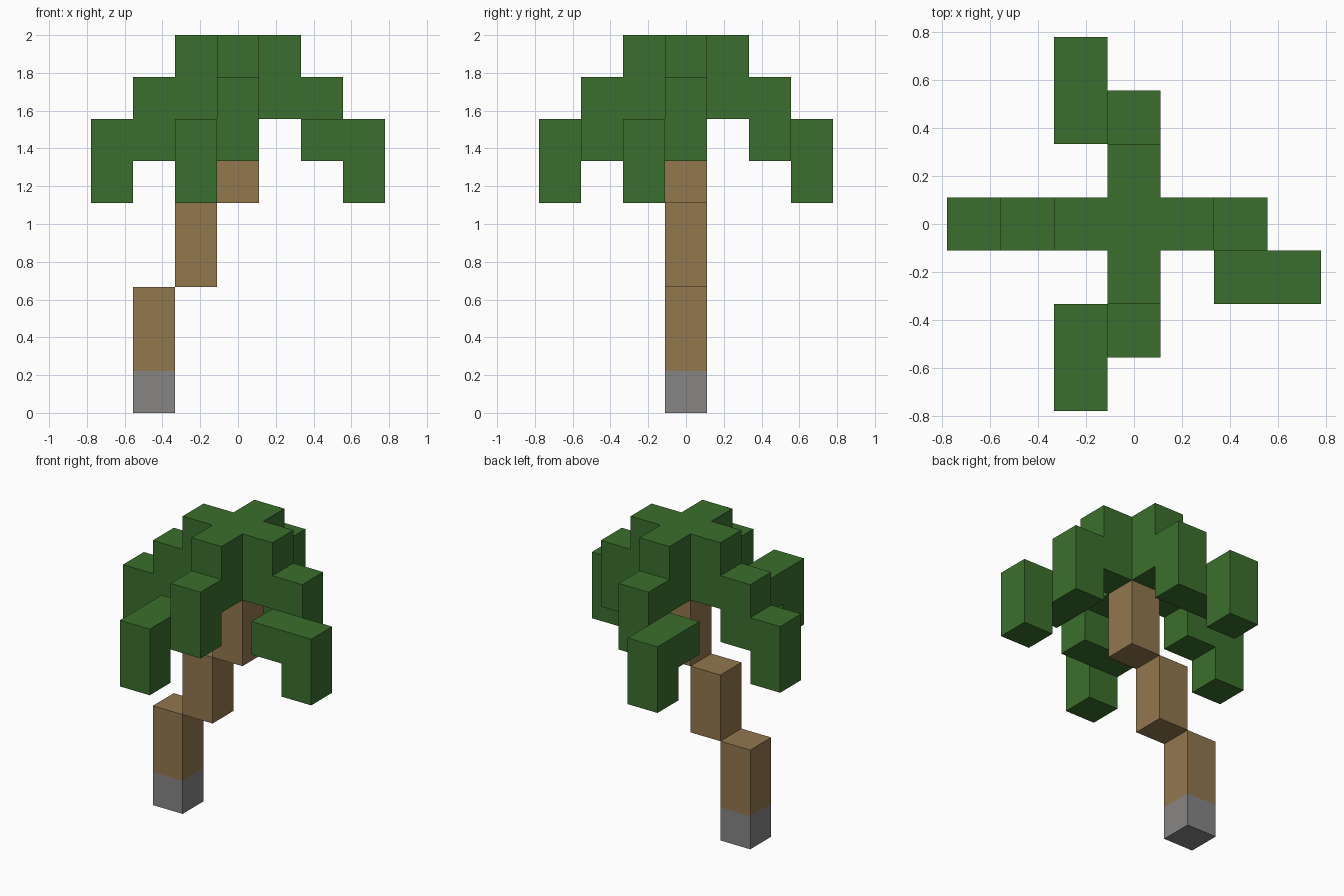
import bpy
import bmesh
from mathutils import Matrix, Vector

U = 2 / 9  # edge of one block

old = bpy.data.objects.get("Cube")
if old:
    bpy.data.objects.remove(old, do_unlink=True)


def material(name, rgb):
    mat = bpy.data.materials.new(name)
    mat.use_nodes = True
    mat.diffuse_color = (*rgb, 1)
    mat.node_tree.nodes["Principled BSDF"].inputs["Base Color"].default_value = (*rgb, 1)
    return mat


GREEN = material("leaf green", (0.044, 0.159, 0.026))
BROWN = material("bark brown", (0.287, 0.184, 0.076))
GREY = material("stone grey", (0.246, 0.235, 0.235))


def block_skin(name, cells, mats, pick=lambda cell: 0):
    """Join grid blocks into one object, keeping only the outer faces."""
    bm = bmesh.new()
    for cell in sorted(cells):
        centre = Vector(cell) + Vector((0, 0, 0.5))
        for axis in range(3):
            for sign in (-1, 1):
                n = Vector((0, 0, 0))
                n[axis] = sign
                if tuple(int(a + b) for a, b in zip(cell, n)) in cells:
                    continue
                s = Vector((0, 0, 0))
                s[(axis + 1) % 3] = 0.5
                t = n.cross(s)
                corners = (-s - t, s - t, s + t, t - s)
                face = bm.faces.new([bm.verts.new((centre + n / 2 + c) * U) for c in corners])
                face.material_index = pick(cell)
    # Weld the blocks and merge flat areas of one colour
    bmesh.ops.remove_doubles(bm, verts=bm.verts, dist=0.001)
    bmesh.ops.dissolve_limit(bm, angle_limit=0.01, verts=bm.verts, edges=bm.edges,
                             delimit={'MATERIAL'})
    mesh = bpy.data.meshes.new(name)
    bm.to_mesh(mesh)
    bm.free()
    for mat in mats:
        mesh.materials.append(mat)
    obj = bpy.data.objects.new(name, mesh)
    bpy.context.collection.objects.link(obj)
    return obj


# Stepped leaning trunk: (x column, bottom level, height), with a stone foot
segments = [(-2, 0, 3), (-1, 3, 2), (0, 5, 2)]
trunk = {(x, 0, z + i) for x, z, h in segments for i in range(h)}
block_skin("trunk", trunk, [BROWN, GREY], lambda cell: 1 if cell[2] == 0 else 0)

# Fronds, described along +x: (outward, sideways, level)
inner = [(1, 0, 8), (1, 0, 7), (2, 0, 7), (2, 0, 6)]
bent = inner + [(2, -1, 6), (3, -1, 6), (3, -1, 5)]
straight = inner + [(3, 0, 6), (3, 0, 5)]


def turned(frond, quarter_turns, mirror=1):
    rot = Matrix.Rotation(quarter_turns * 1.5707963, 3, 'Z')
    return {tuple(round(c) for c in rot @ Vector((x, y * mirror, z))) for x, y, z in frond}


# Crown: core plus four fronds
crown = {(0, 0, 7), (0, 0, 8)}
crown |= turned(bent, 0)
crown |= turned(bent, -1)
crown |= turned(bent, 1, -1)
crown |= turned(straight, 2)
block_skin("leaf_crown", crown, [GREEN])
